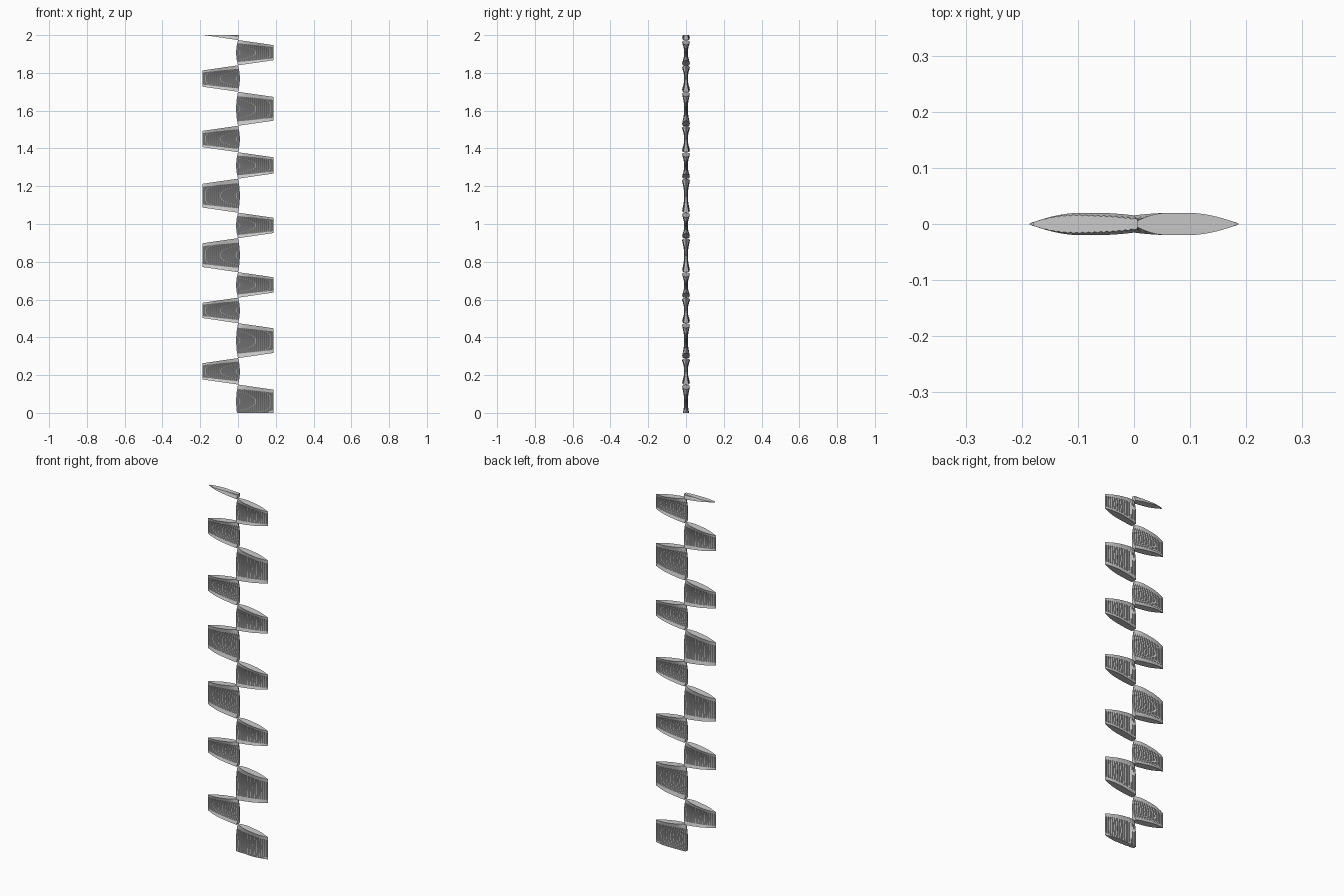
import bpy, bmesh, math

if "Cube" in bpy.data.objects:
    bpy.data.objects.remove(bpy.data.objects["Cube"])

REACH = 0.187      # how far a tooth sticks out in x
NX, NU = 36, 14    # divisions along x (every second one a rib) and along the height
RIB = 0.0013       # rib height

# z limits of successive teeth at the central axis
LIMITS = [-0.03, 0.15, 0.29, 0.475, 0.61, 0.745, 0.925, 1.06,
          1.24, 1.38, 1.52, 1.70, 1.84, 1.974, 2.114]

steel = bpy.data.materials.new("pale_steel")
steel.diffuse_color = (0.8, 0.8, 0.83, 1)
steel.use_nodes = True
steel.node_tree.nodes["Principled BSDF"].inputs["Base Color"].default_value = steel.diffuse_color


def plan_half_width(t):
    """Leaf-shaped plan: wide at the root, pointed at the tip."""
    if t < 0.5:
        return 0.018 + 0.002 * math.sin(math.pi * t)
    return 0.020 * math.cos((t - 0.5) * math.pi) ** 0.9 if t < 1 else 0.0


def build_tooth(name, z0, z1, side):
    bm = bmesh.new()
    mid, half = (z0 + z1) / 2, (z1 - z0) / 2
    grids = []
    for face in (-1, 1):
        grid = []
        for i in range(NX + 1):
            t = i / NX
            h = half - 0.027 * t
            row = []
            for j in range(NU + 1):
                u = -1 + 2 * j / NU
                root = -0.010 * (1 - u * u)
                x = side * (root + (REACH - root) * t)
                # faces are hollowed towards the middle and narrowed at the root
                w = plan_half_width(t) * (0.42 + 0.58 * u * u)
                near = max(0.0, 1 - t / 0.3) ** 2
                w *= 1 - near * (0.5 + 0.35 * u)
                # fine upright ribs
                if 0 < i < NX:
                    w += RIB * (1 if i % 2 else -1) * (1 - u ** 8)
                row.append(bm.verts.new((x, face * max(w, 0.0), mid + u * h)))
            grid.append(row)
        grids.append(grid)
    a, b = grids
    # hollow front and back
    for g in grids:
        for i in range(NX):
            for j in range(NU):
                bm.faces.new((g[i][j], g[i + 1][j], g[i + 1][j + 1], g[i][j + 1]))
    # top, bottom and root walls
    for i in range(NX):
        for j in (0, NU):
            bm.faces.new((a[i][j], a[i + 1][j], b[i + 1][j], b[i][j]))
    for j in range(NU):
        bm.faces.new((a[0][j], a[0][j + 1], b[0][j + 1], b[0][j]))
    bmesh.ops.remove_doubles(bm, verts=bm.verts, dist=1e-5)
    # trim flat at both ends of the column
    for z, n in ((0, -1), (2, 1)):
        geom = bm.verts[:] + bm.edges[:] + bm.faces[:]
        bmesh.ops.bisect_plane(bm, geom=geom, dist=1e-5, plane_co=(0, 0, z),
                               plane_no=(0, 0, n), clear_outer=True)
        edge = [e for e in bm.edges if e.is_boundary]
        if edge:
            bmesh.ops.holes_fill(bm, edges=edge, sides=0)
    bmesh.ops.recalc_face_normals(bm, faces=bm.faces)
    me = bpy.data.meshes.new(name)
    bm.to_mesh(me)
    bm.free()
    me.materials.append(steel)
    ob = bpy.data.objects.new(name, me)
    bpy.context.collection.objects.link(ob)
    bpy.ops.object.select_all(action='DESELECT')
    ob.select_set(True)
    bpy.context.view_layer.objects.active = ob
    bpy.ops.object.shade_smooth_by_angle()


# alternating teeth, right then left, up the column
for k in range(len(LIMITS) - 1):
    side = 1 if k % 2 == 0 else -1
    build_tooth(f"{'right' if side > 0 else 'left'}_tooth_{k + 1}",
                LIMITS[k], LIMITS[k + 1], side)
